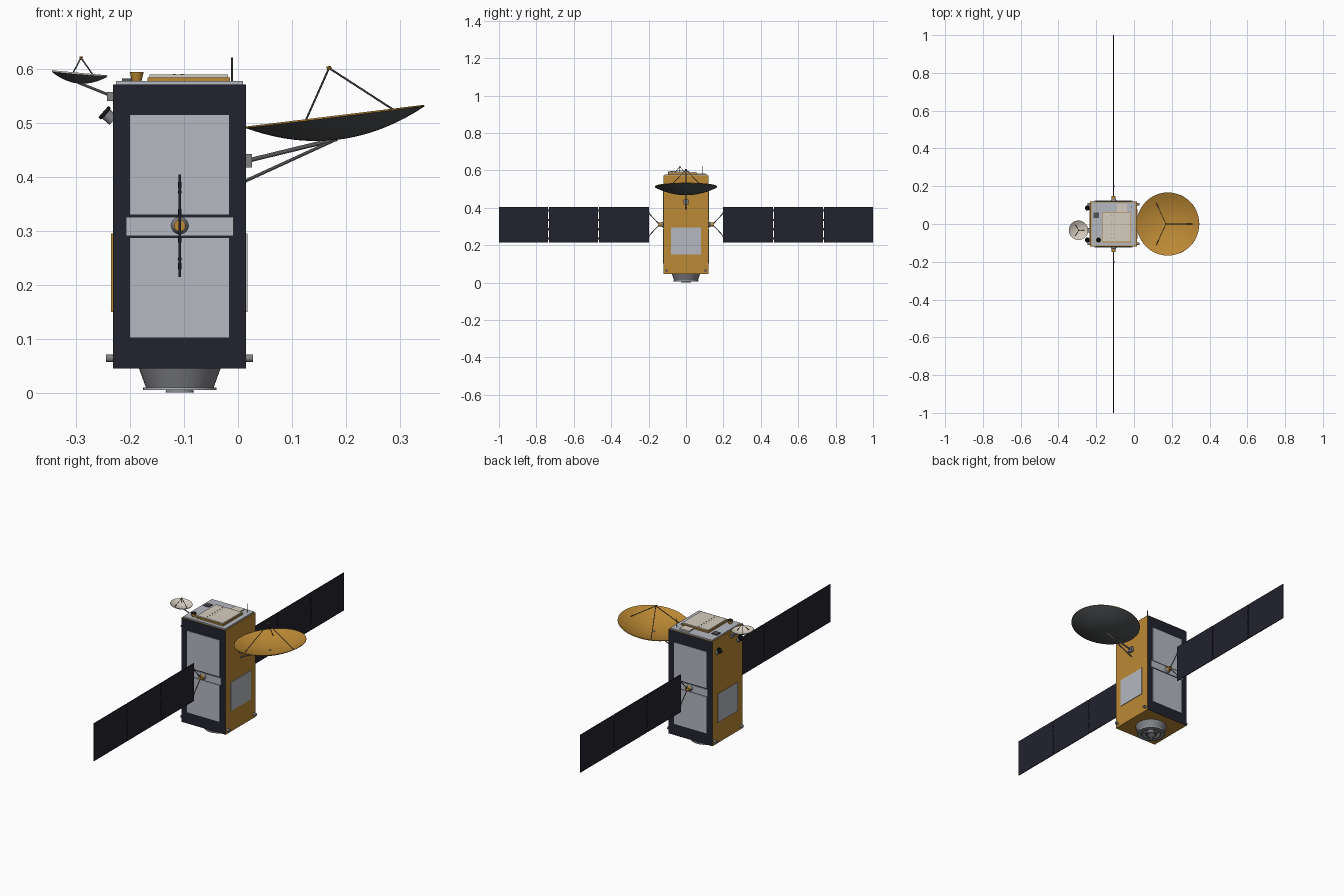
import bpy, bmesh, math
from mathutils import Vector

cube = bpy.data.objects.get("Cube")
if cube:
    bpy.data.objects.remove(cube, do_unlink=True)


def material(name, color):
    m = bpy.data.materials.new(name)
    m.use_nodes = True
    m.diffuse_color = (*color, 1)
    m.node_tree.nodes["Principled BSDF"].inputs["Base Color"].default_value = (*color, 1)
    return m


NAVY = material("navy", (0.016, 0.016, 0.028))
GOLD = material("gold foil", (0.50, 0.25, 0.035))
SILVER = material("silver", (0.46, 0.48, 0.53))
BEIGE = material("beige", (0.66, 0.61, 0.52))
GREY = material("mid grey", (0.22, 0.225, 0.24))
DARK = material("dark grey", (0.085, 0.09, 0.095))
BLACK = material("black", (0.01, 0.01, 0.012))

CX = -0.108  # centre line of the bus


def finish(name, bm, mats, smooth=False):
    me = bpy.data.meshes.new(name)
    bm.to_mesh(me)
    bm.free()
    ob = bpy.data.objects.new(name, me)
    bpy.context.collection.objects.link(ob)
    for m in mats:
        me.materials.append(m)
    if smooth:
        bpy.ops.object.select_all(action="DESELECT")
        ob.select_set(True)
        bpy.context.view_layer.objects.active = ob
        bpy.ops.object.shade_smooth_by_angle(angle=math.radians(35))
    return ob


def box(name, lo, hi, mat, accent=None, rule=None):
    """Box between two corners; faces whose normal passes the rule get the accent."""
    lo, hi = Vector(lo), Vector(hi)
    bm = bmesh.new()
    bmesh.ops.create_cube(bm, size=1)
    for v in bm.verts:
        v.co = (lo + hi) / 2 + v.co * (hi - lo)
    bm.normal_update()
    if rule:
        for f in bm.faces:
            f.material_index = int(rule(f.normal))
    return finish(name, bm, [mat, accent] if accent else [mat])


def lathe(name, profile, mats, origin, axis=(0, 0, 1), pick=None, segs=32):
    """Revolve (radius, height) points; pick lists a material index per segment."""
    bm = bmesh.new()
    turn = Vector((0, 0, 1)).rotation_difference(Vector(axis))
    rings = []
    for r, h in profile:
        count = segs if r > 0 else 1
        rings.append([bm.verts.new(Vector(origin) + turn @ Vector(
            (r * math.cos(math.tau * i / segs), r * math.sin(math.tau * i / segs), h)))
            for i in range(count)])
    for k, (a, b) in enumerate(zip(rings, rings[1:])):
        for i in range(segs):
            j = (i + 1) % segs
            corners = [a[i % len(a)], a[j % len(a)], b[j % len(b)], b[i % len(b)]]
            f = bm.faces.new(list(dict.fromkeys(corners)))
            f.material_index = pick[k] if pick else 0
    bmesh.ops.recalc_face_normals(bm, faces=bm.faces)
    return finish(name, bm, mats, True)


def rod(name, a, b, r, mat, segs=10):
    d = Vector(b) - Vector(a)
    return lathe(name, [(0, 0), (r, 0), (r, d.length), (0, d.length)], [mat], a, d, segs=segs)


def dish(name, centre, tilt, radius, depth, inside, feed, leg, strut):
    """Tilted parabolic bowl with a feed held by three struts."""
    up = Vector((-math.sin(tilt), 0, math.cos(tilt)))
    turn = Vector((0, 0, 1)).rotation_difference(up)
    centre = Vector(centre)
    steps = 10
    outer = [(radius * i / steps, depth * ((i / steps) ** 2 - 1)) for i in range(steps + 1)]
    inner = [(r, h + 0.003) for r, h in reversed(outer)]
    pick = [0] * steps + [1] * (steps + 1)
    lathe(name, outer + inner, [DARK, inside], centre, up, pick, 48)
    tip = centre + up * feed
    rod(name + "_feed", tip - up * strut * 2, tip + up * strut * 2, strut * 2.4, GOLD)
    for i in range(3):
        a = math.tau * i / 3
        foot = Vector((leg * math.cos(a), leg * math.sin(a), depth * ((leg / radius) ** 2 - 1)))
        rod(f"{name}_strut_{i}", centre + turn @ foot, tip, strut, DARK, 6)


# Main bus: foil box with dark panels front and back
box("bus", (-0.232, -0.12, 0.045), (0.015, 0.12, 0.572), GOLD, NAVY,
    lambda n: abs(n.y) > 0.5)
box("top_deck", (-0.226, -0.115, 0.572), (0.009, 0.115, 0.578), SILVER)

# Side radiators
box("left_radiator", (0.015, -0.08, 0.15), (0.018, 0.08, 0.295), SILVER)
box("right_radiator", (-0.236, -0.08, 0.15), (-0.232, 0.08, 0.295), GOLD, SILVER,
    lambda n: n.x < -0.5)

# Front and back: radiators, drive and solar wing
for side, s in (("front", -1), ("back", 1)):
    def slab(name, x0, x1, z0, z1, y0, y1, mat):
        ya, yb = sorted((s * y0, s * y1))
        box(f"{side}_{name}", (x0, ya, z0), (x1, yb, z1), mat)

    slab("upper_radiator", -0.20, -0.017, 0.331, 0.515, 0.12, 0.122, SILVER)
    slab("lower_radiator", -0.20, -0.017, 0.102, 0.287, 0.12, 0.122, SILVER)
    slab("drive_band", -0.208, -0.008, 0.291, 0.326, 0.12, 0.124, SILVER)
    lathe(f"{side}_drive_cone", [(0, 0), (0.016, 0), (0.009, 0.012), (0, 0.012)], [GREY],
          (CX, s * 0.124, 0.31), (0, s, 0))
    rod(f"{side}_drive_hub", (CX, s * 0.13, 0.31), (CX, s * 0.147, 0.31), 0.011, GOLD, 20)
    for z in (0.248, 0.372):
        rod(f"{side}_yoke_arm", (CX, s * 0.142, 0.31), (CX, s * 0.2, z), 0.0022, DARK, 8)
        rod(f"{side}_yoke_joint", (CX, s * 0.196, z), (CX, s * 0.204, z), 0.004, DARK, 8)
    for i, (y0, y1) in enumerate(((0.199, 0.465), (0.47, 0.733), (0.738, 1.0))):
        slab(f"solar_panel_{i}", CX - 0.002, CX + 0.002, 0.215, 0.405, y0, y1, NAVY)
        if i:
            for k in range(4):
                z = 0.235 + 0.05 * k
                slab("panel_hinge", CX - 0.003, CX + 0.003, z - 0.006, z + 0.006,
                     y0 - 0.008, y0 + 0.003, NAVY)

# Launch adapter ring and engine bell underneath
lathe("launch_adapter", [(0.076, 0.046), (0.063, 0.010), (0.068, 0.010), (0.068, 0.005),
                         (0.046, 0.005), (0.046, 0.028), (0, 0.028)],
      [GREY, SILVER, DARK], (CX, 0, 0), pick=[0, 1, 1, 0, 2, 0], segs=48)
lathe("engine_bell", [(0.012, 0.028), (0.021, 0.012), (0.027, 0), (0.023, 0), (0.008, 0.022),
                      (0, 0.022)], [GREY, DARK], (CX, 0, 0), pick=[0, 0, 0, 1, 1])

# Corner thrusters
for y in (-0.105, 0.105):
    rod("left_thruster", (0.01, y, 0.064), (0.028, y, 0.064), 0.007, GREY, 16)
    rod("right_thruster", (-0.227, y, 0.064), (-0.245, y, 0.064), 0.007, GREY, 16)

# Equipment on the top deck
box("antenna_base", (-0.168, -0.097, 0.578), (-0.015, 0.061, 0.585), GOLD)
box("antenna_panel", (-0.164, -0.093, 0.585), (-0.019, 0.057, 0.59), BEIGE)
for x in (-0.118, -0.104):
    for k in range(7):
        y = -0.075 + 0.02 * k
        rod("panel_stud", (x, y, 0.589), (x, y, 0.591), 0.0025, GREY, 8)
box("small_unit", (-0.09, 0.064, 0.578), (-0.036, 0.105, 0.584), BEIGE)
box("electronics_unit", (-0.215, 0.032, 0.578), (-0.186, 0.06, 0.583), DARK)
lathe("horn", [(0, 0), (0.009, 0), (0.013, 0.017), (0.011, 0.017), (0.007, 0.004), (0, 0.004)],
      [GOLD, BLACK], (-0.188, -0.085, 0.578), pick=[0, 0, 0, 1, 1], segs=24)
rod("whip_antenna", (-0.011, 0.09, 0.578), (-0.011, 0.09, 0.622), 0.002, DARK)

# Star trackers on the right face
for y in (-0.085, 0.085):
    lathe("star_tracker", [(0, 0), (0.011, 0), (0.011, 0.018), (0.014, 0.019), (0.014, 0.025),
                           (0.011, 0.025), (0.009, 0.012), (0, 0.012)],
          [GREY, BLACK], (-0.231, y, 0.505), (-0.75, 0, 0.66),
          pick=[0, 0, 1, 1, 1, 1, 1], segs=24)

# Large dish on the left with bracket and arms
dish("large_dish", (0.18, 0, 0.511), 0.121, 0.167, 0.042, GOLD, 0.092, 0.13, 0.0018)
box("large_dish_bracket", (0.015, -0.013, 0.418), (0.026, 0.013, 0.443), GREY)
rod("large_dish_arm", (0.024, 0, 0.432), (0.184, 0, 0.471), 0.004, GREY)
rod("large_dish_brace", (0.014, 0, 0.393), (0.184, 0, 0.471), 0.003, GREY)

# Small dish on the right with bracket and arm
dish("small_dish", (-0.294, -0.033, 0.5905), -0.09, 0.0515, 0.017, BEIGE, 0.031, 0.034, 0.0013)
box("small_dish_bracket", (-0.243, -0.044, 0.541), (-0.232, -0.022, 0.558), GREY)
rod("small_dish_arm", (-0.238, -0.033, 0.552), (-0.296, -0.033, 0.575), 0.0025, GREY)
